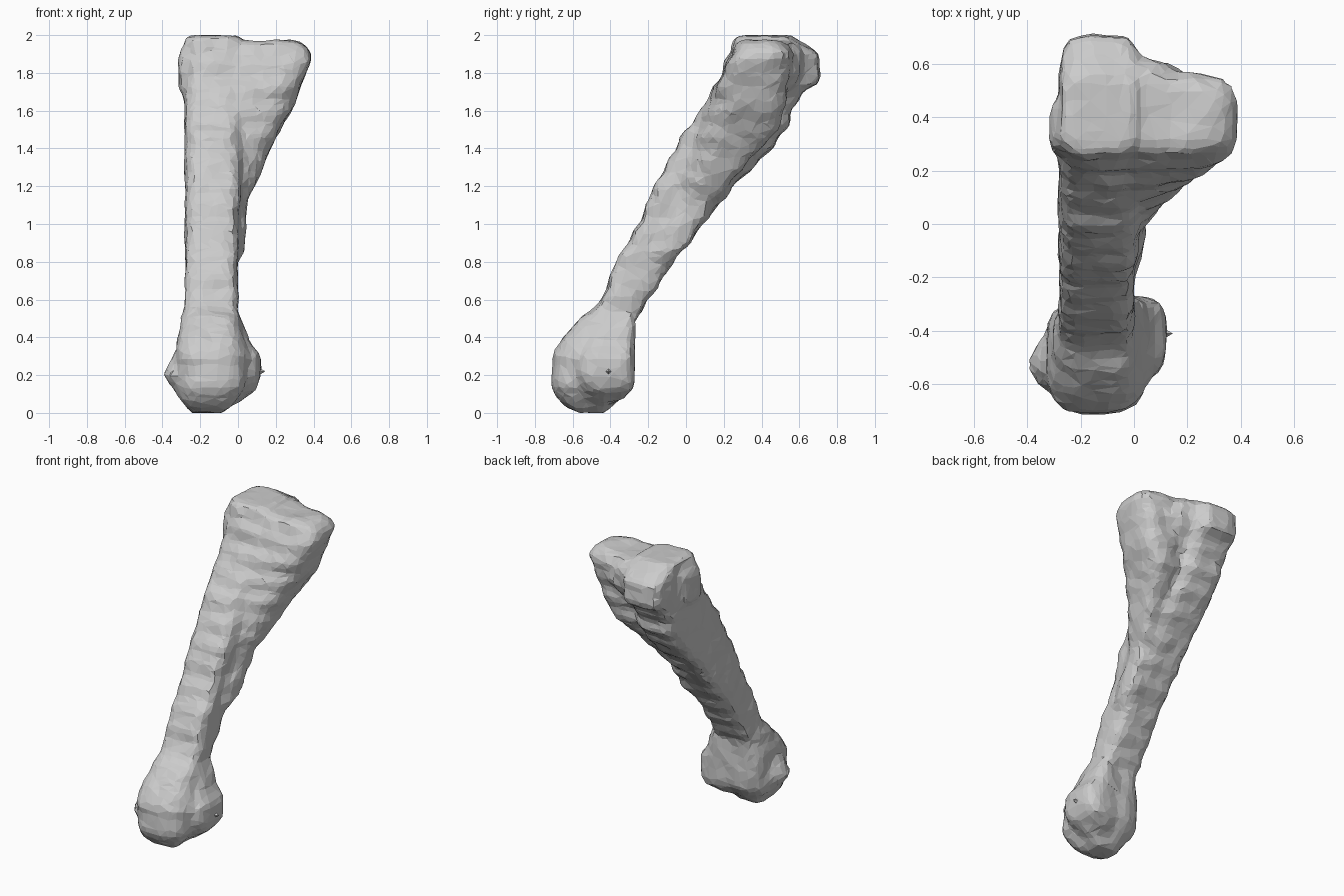
import bpy, bmesh, math, random
from mathutils import noise

if "Cube" in bpy.data.objects:
    bpy.data.objects.remove(bpy.data.objects["Cube"])

random.seed(4)
bm = bmesh.new()
SIDES = 28


def power(v, n):
    return math.copysign(abs(v) ** (2 / n), v)


def loft(sections, n, ripple=0.0, shear=lambda z: 0.0):
    """Closed loft through rounded-box sections (z, x0, x1, y0, y1)."""
    rows = []
    for a, b in zip(sections, sections[1:]):
        steps = max(1, round((b[0] - a[0]) / 0.025))
        rows += [[p + (q - p) * i / steps for p, q in zip(a, b)] for i in range(steps)]
    rows.append(list(sections[-1]))
    rings = []
    for z, x0, x1, y0, y1 in rows:
        dy = ripple * math.sin(z * 2 * math.pi / 0.125)
        ring = []
        for k in range(SIDES):
            t = 2 * math.pi * (k + 0.5) / SIDES
            x = (x0 + x1) / 2 + (x1 - x0) / 2 * power(math.cos(t), n)
            y = (y0 + y1) / 2 + (y1 - y0) / 2 * power(math.sin(t), n)
            ring.append(bm.verts.new((x, y + dy + shear(z) * (x - x1), z)))
        rings.append(ring)
    for r, s in zip(rings, rings[1:]):
        for k in range(SIDES):
            m = (k + 1) % SIDES
            bm.faces.new((r[k], r[m], s[m], s[k]))
    bm.faces.new(rings[0][::-1])
    bm.faces.new(rings[-1])


# Slanted shaft flaring into the upper head
loft([(0.15, -.28, 0, -.68, -.32), (0.4, -.28, 0, -.64, -.29), (0.51, -.28, 0, -.54, -.26),
      (0.58, -.28, 0, -.45, -.21), (0.8, -.28, 0, -.37, -.07), (1.0, -.28, 0, -.25, .09),
      (1.2, -.28, .02, -.17, .25), (1.38, -.28, .02, -.06, .43), (1.5, -.28, .02, 0, .53),
      (1.6, -.28, .02, .08, .56), (1.69, -.28, .02, .14, .61), (1.74, -.28, .02, .17, .70),
      (1.88, -.28, .02, .22, .71), (1.94, -.28, .02, .24, .65), (2.0, -.27, 0, .28, .55)], 5, 0.009)

# Side flange growing into the outer lobe, slanted towards the shaft front
loft([(0.81, -.16, .01, -.17, -.07), (0.88, -.18, .04, -.17, .03), (1.1, -.2, .045, -.05, .16),
      (1.2, -.2, .09, .01, .25), (1.4, -.2, .17, .09, .43), (1.5, -.2, .225, .13, .53),
      (1.6, -.2, .285, .16, .55), (1.75, -.2, .345, .18, .55), (1.88, -.2, .395, .23, .57),
      (1.93, -.2, .375, .25, .56), (1.97, -.2, .32, .29, .54)], 3.6, 0.008,
     lambda z: 0.4 * min(1, max(0, (1.8 - z) / 0.35)))
# Low saddle behind, between head and lobe
loft([(1.72, -.1, .12, .4, .57), (1.8, -.1, .2, .4, .61), (1.9, -.1, .16, .4, .62),
      (1.95, -.1, .1, .4, .59)], 2.6)

# Lower knuckle
loft([(0, -.25, -.07, -.58, -.43), (0.05, -.29, -.02, -.66, -.38), (0.1, -.32, .02, -.70, -.32),
      (0.15, -.33, .05, -.71, -.28), (0.3, -.33, .05, -.71, -.28), (0.4, -.32, .03, -.65, -.28),
      (0.51, -.30, .01, -.55, -.28), (0.56, -.27, -.01, -.46, -.25)], 3)

# Knuckle bumps and small boss beside the head
loft([(0.1, -.33, -.1, -.60, -.42), (0.2, -.40, -.1, -.64, -.41), (0.3, -.35, -.1, -.6, -.42),
      (0.36, -.3, -.1, -.56, -.44)], 2.3)
loft([(0.06, -.1, .0, -.52, -.34), (0.13, -.1, .10, -.55, -.28), (0.2, -.1, .12, -.58, -.27),
      (0.3, -.1, .12, -.57, -.27), (0.38, -.1, .06, -.52, -.27), (0.5, -.1, .02, -.46, -.27)], 3.5)
loft([(1.66, -.27, -.2, .24, .36), (1.72, -.315, -.2, .25, .44), (1.9, -.315, -.2, .27, .46),
      (1.95, -.28, -.2, .29, .44)], 4)

bmesh.ops.recalc_face_normals(bm, faces=bm.faces)
mesh = bpy.data.meshes.new("leg_bone")
bm.to_mesh(mesh)
bm.free()
bone = bpy.data.objects.new("leg_bone", mesh)
bpy.context.collection.objects.link(bone)
bpy.context.view_layer.objects.active = bone
bone.select_set(True)

# Fuse everything into one skin
remesh = bone.modifiers.new("fuse", 'REMESH')
remesh.mode = 'VOXEL'
remesh.voxel_size = 0.03
bpy.ops.object.modifier_apply(modifier="fuse")

# Rough chipped surface
for v in bone.data.vertices:
    n = v.normal.copy()
    v.co += n * (0.010 * noise.noise(v.co * 10) + random.uniform(-.002, .002))
    v.co.z = min(2.0, max(0.0, v.co.z))

# Coarse flat facets
facets = bone.modifiers.new("facets", 'DECIMATE')
facets.ratio = 0.35
bpy.ops.object.modifier_apply(modifier="facets")
bone.data.shade_flat()

# Tiny spur on the knuckle
bpy.ops.mesh.primitive_cone_add(vertices=4, radius1=0.03, radius2=0, depth=0.05,
                                location=(.12, -.41, .22), rotation=(0, math.pi / 2, 0))
bpy.context.object.name = "knuckle_spur"
